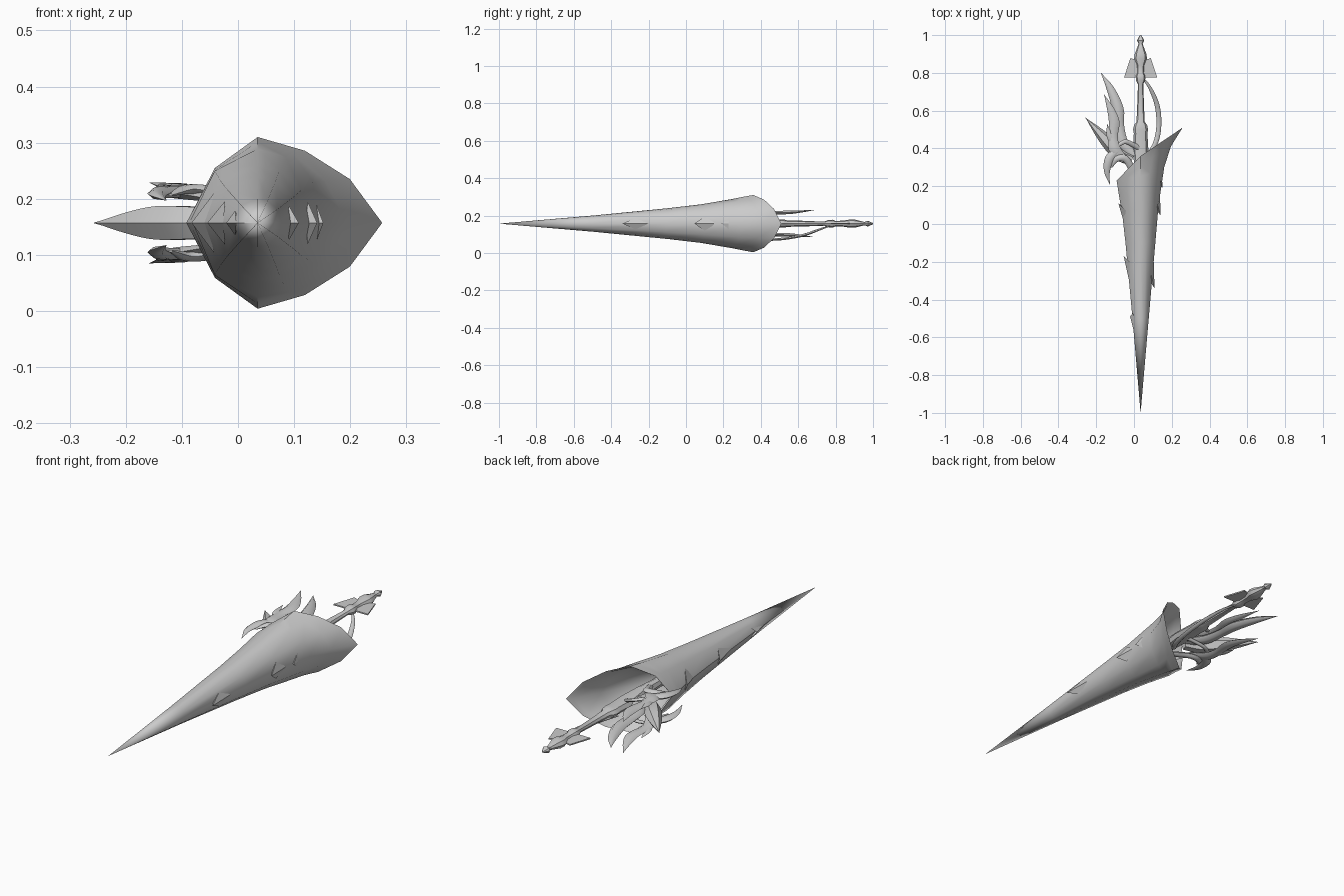
import bpy, bmesh, math
from mathutils import Vector

if "Cube" in bpy.data.objects:
    bpy.data.objects.remove(bpy.data.objects["Cube"])

CX, CZ = 0.035, 0.157          # lance axis
UP = Vector((0, 0, 1))


def make(name, verts, faces, angle=40):
    me = bpy.data.meshes.new(name)
    me.from_pydata([tuple(v) for v in verts], [], faces)
    bm = bmesh.new()
    bm.from_mesh(me)
    bmesh.ops.remove_doubles(bm, verts=bm.verts, dist=1e-5)
    bmesh.ops.recalc_face_normals(bm, faces=bm.faces)
    bm.to_mesh(me)
    bm.free()
    ob = bpy.data.objects.new(name, me)
    bpy.context.collection.objects.link(ob)
    bpy.context.view_layer.objects.active = ob
    ob.select_set(True)
    bpy.ops.object.shade_smooth_by_angle(angle=math.radians(angle))
    ob.select_set(False)
    return ob


def loft(name, rings, caps=True, angle=40):
    n = len(rings[0])
    verts = [v for r in rings for v in r]
    faces = [(i*n+j, i*n+(j+1) % n, (i+1)*n+(j+1) % n, (i+1)*n+j)
             for i in range(len(rings)-1) for j in range(n)]
    if caps:
        faces += [tuple(range(n)), tuple(range((len(rings)-1)*n, len(rings)*n))]
    return make(name, verts, faces, angle)


def catmull(pts, steps):
    pts = [Vector(p) for p in pts]
    p = [2*pts[0]-pts[1]] + pts + [2*pts[-1]-pts[-2]]
    out = []
    for i in range(1, len(p)-2):
        a, b, c, d = p[i-1:i+3]
        for s in range(steps):
            t = s/steps
            out.append(0.5*(2*b+(c-a)*t+(2*a-5*b+4*c-d)*t*t+(3*b-a-3*c+d)*t**3))
    return out + [pts[-1]]


def blade(name, path, widths, thick, sides=6, steps=4):
    """Tapered curved strip: half widths across the path, thick = z half / half width."""
    pts = catmull(path, steps)
    ws = [v.x for v in catmull([(w, 0, 0) for w in widths], steps)]
    rings = []
    for i, p in enumerate(pts):
        tan = (pts[min(i+1, len(pts)-1)]-pts[max(i-1, 0)]).normalized()
        side = tan.cross(UP).normalized()
        up = side.cross(tan)
        w = max(ws[i], 0.0008)
        rings.append([p+side*w*math.cos(k*math.tau/sides)+up*w*thick*math.sin(k*math.tau/sides)
                      for k in range(sides)])
    return loft(name, rings, True, 50)


# Lance cone: ten-sided rings that slant and flare into the pointed rim
half = [(1, 0), (.74, .51), (.38, .84), (0, 1), (-.6, .64), (-1, 0)]
profile = half + [(x, -z) for x, z in half[-2:0:-1]]


def cone_ring(yl, rl, ym, rz, yr, rr, rim=0):
    ring = []
    for x, z in profile:
        l = math.hypot(x, z)
        k = rim+(1-rim)/l
        px, pz = x*k, z*k
        y = ym+(yr-ym)*x if x > 0 else ym+(ym-yl)*x
        ring.append(Vector((CX+px*(rr if x > 0 else rl), y, CZ+pz*rz)))
    return ring


cone = [cone_ring(-1, 0, -1, 0, -1, 0),
        cone_ring(-.5, .043, -.5, .043, -.5, .043),
        cone_ring(-.1, .08, -.1, .082, -.1, .078),
        cone_ring(.05, .097, .08, .103, .1, .095),
        cone_ring(.16, .116, .25, .132, .3, .125, .3),
        cone_ring(.2, .122, .31, .144, .41, .16, .8),
        cone_ring(.23, .127, .36, .153, .51, .222, 1),
        cone_ring(.225, .118, .345, .143, .49, .203, 1),   # hollow inside
        cone_ring(.19, .108, .27, .122, .38, .137, .8),
        cone_ring(.1, .0, .1, .0, .1, .0)]
loft("lance_cone", cone, False, 45)

# Barbs lying on the cone: side, nose y, apex y, wing y, height above surface, wing spread
barbs = [(-1, -.56, -.49, -.47, .012, .5), (-1, -.30, -.17, -.20, .017, .6),
         (-1, .01, .11, .07, .020, .6), (1, -.20, -.34, -.27, .016, .5),
         (1, .16, .045, .10, .014, .4), (1, .26, .19, .24, .012, .35)]
for i, (s, yn, ya, yw, h, spread) in enumerate(barbs):
    def surf(y, a, d=0):
        r = .088+.09*y+d
        return Vector((CX+s*r*math.cos(a), y, CZ+r*math.sin(a)))
    v = [surf(ya, 0, h), surf(yn, 0), surf(yw, spread), surf(yw, -spread),
         surf(ya+(yn-ya)*.25, 0, -.01)]
    make(f"barb_{i+1}", v, [(0, 1, 2), (0, 3, 1), (0, 2, 4), (0, 4, 3)], 20)

# Turned handle with grip swelling and pommel
spindle = [(.12, .02), (.28, .028), (.38, .042), (.48, .036), (.50, .040), (.525, .034),
           (.54, .022), (.60, .019), (.74, .014), (.76, .024), (.785, .026), (.80, .018),
           (.84, .020), (.875, .034), (.90, .031), (.945, .014), (.955, .011),
           (.972, .019), (1.0, .004)]
N = 8
loft("handle", [[Vector((CX+r*math.cos(k*math.tau/N), y,
                         CZ+(r if y < .3 else min(r*.8, .022))*math.sin(k*math.tau/N)))
                 for k in range(N)] for y, r in spindle])

# Flat trapezoid fins by the pommel
for s, side in ((-1, "left"), (1, "right")):
    out = [(.01, .775), (.088, .775), (.054, .878), (.01, .865)]
    loft(f"{side}_fin", [[Vector((CX+s*x, y, CZ+z)) for x, y in out] for z in (-.003, .003)])

# Curved hand guard dropping below the axis
blade("hand_guard", [(.045, .775, .147), (.085, .72, .128), (.122, .63, .096),
                     (.132, .53, .077), (.118, .44, .072), (.085, .38, .078)],
      [.004, .009, .013, .013, .013, .010], .6)

# Central flame and side spike
blade("central_flame", [(-.175, .80, CZ), (-.125, .715, CZ), (-.085, .61, CZ),
                        (-.078, .52, CZ), (-.06, .43, CZ), (0, .36, CZ)],
      [0, .020, .030, .026, .030, .025], .6)
blade("side_spike", [(-.256, .562, CZ), (-.19, .49, CZ), (-.135, .43, CZ),
                     (-.08, .37, CZ), (-.01, .34, CZ)],
      [0, .023, .036, .035, .03], .95)

# Mirrored flames, hooks and arms above and below the centre
for s, side in ((1, "upper"), (-1, "lower")):
    def P(x, y, z):
        return (x, y, CZ+s*z)
    blade(f"{side}_flame", [P(-.158, .685, .072), P(-.125, .61, .065), P(-.105, .54, .06),
                            P(-.11, .46, .058), P(-.10, .39, .055), P(-.05, .34, .045)],
          [0, .018, .028, .024, .032, .02], .4)
    blade(f"{side}_flame_barb", [P(-.142, .53, .068), P(-.13, .47, .062), P(-.10, .42, .055)],
          [0, .016, .02], .4)
    blade(f"{side}_hook", [P(-.128, .21, .04), P(-.143, .28, .05), P(-.13, .345, .055),
                           P(-.09, .39, .055)],
          [0, .016, .024, .02], .5)
    blade(f"{side}_arm", [P(-.12, .30, .05), P(-.09, .345, .06), P(-.045, .345, .055),
                          P(-.01, .29, .035), P(.03, .22, .01)],
          [.004, .016, .018, .018, .012], .6)
    blade(f"{side}_strut", [P(-.08, .42, .055), P(-.04, .435, .045), P(.03, .40, .01)],
          [.01, .012, .014], .6)
